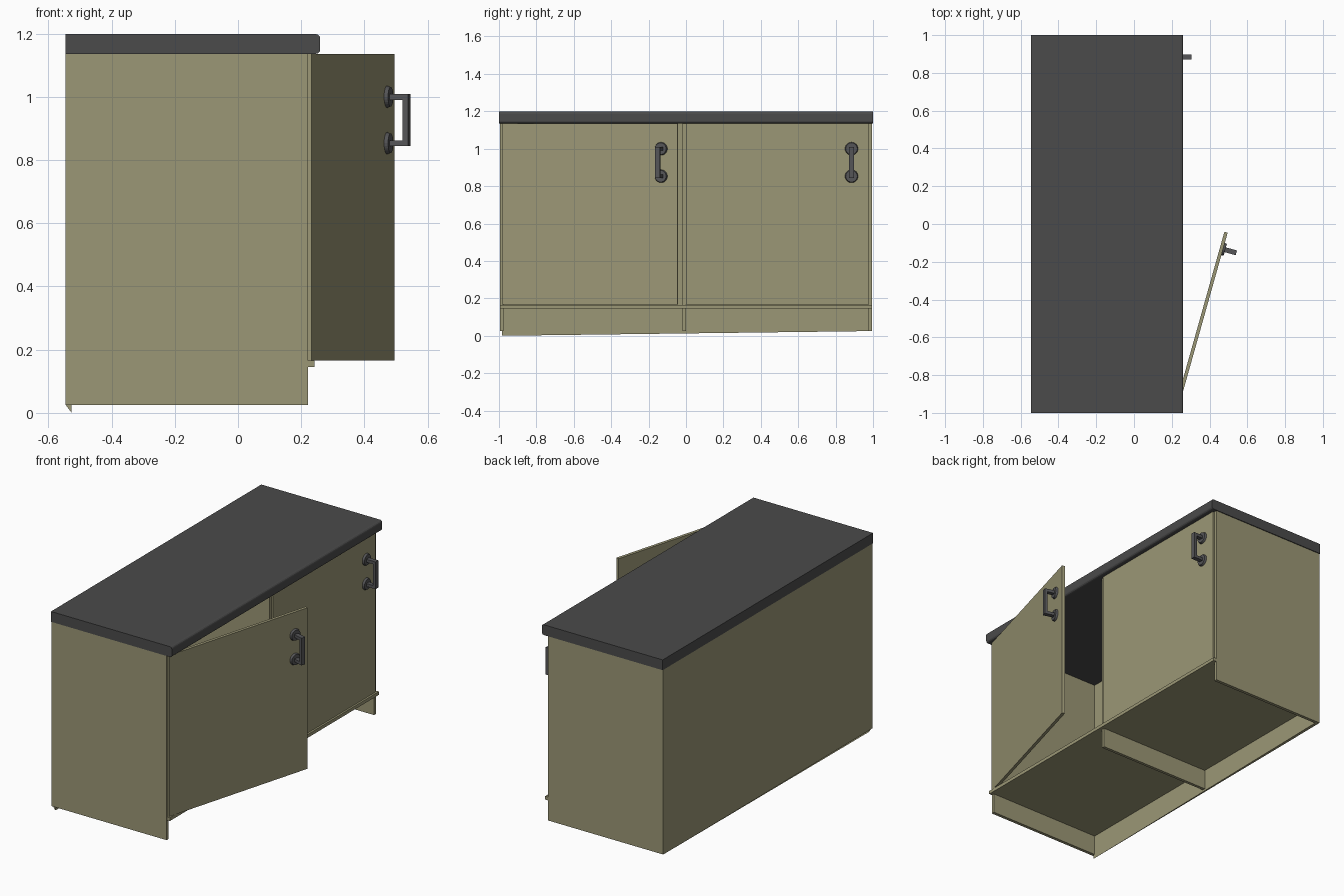
import bpy, bmesh, math
from mathutils import Matrix

if "Cube" in bpy.data.objects:
    bpy.data.objects.remove(bpy.data.objects["Cube"])


def material(name, color):
    m = bpy.data.materials.new(name)
    m.diffuse_color = (*color, 1)
    m.use_nodes = True
    m.node_tree.nodes["Principled BSDF"].inputs["Base Color"].default_value = m.diffuse_color
    return m


WOOD = material("olive_panel", (0.33, 0.31, 0.18))
TOP = material("dark_worktop", (0.07, 0.07, 0.07))
METAL = material("dark_metal", (0.09, 0.09, 0.095))


def finish(name, bm, mat):
    me = bpy.data.meshes.new(name)
    bmesh.ops.recalc_face_normals(bm, faces=bm.faces)
    bm.to_mesh(me)
    bm.free()
    ob = bpy.data.objects.new(name, me)
    bpy.context.collection.objects.link(ob)
    me.materials.append(mat)
    return ob


def add_box(bm, lo, hi):
    size = [b - a for a, b in zip(lo, hi)]
    mid = [(a + b) / 2 for a, b in zip(lo, hi)]
    bmesh.ops.create_cube(bm, size=1, matrix=Matrix.Translation(mid) @ Matrix.Diagonal((*size, 1)))


def box(name, lo, hi, mat=WOOD):
    bm = bmesh.new()
    add_box(bm, lo, hi)
    return finish(name, bm, mat)


# Worktop with rounded front edge
bm = bmesh.new()
add_box(bm, (-0.545, -1, 1.136), (0.26, 1, 1.198))
front = [e for e in bm.edges
         if all(v.co.x > 0.2 for v in e.verts) and abs(e.verts[0].co.y - e.verts[1].co.y) > 1]
bmesh.ops.bevel(bm, geom=front, offset=0.013, segments=3, profile=0.5, affect='EDGES')
finish("worktop", bm, TOP)

# Carcass: sides, divider and floor with protruding lip
for name, y0, y1 in (("left_side", -0.995, -0.976), ("divider", -0.018, 0), ("right_side", 0.976, 0.995)):
    box(name, (-0.545, y0, 0.025), (0.222, y1, 1.136))
box("cabinet_floor", (-0.535, -0.994, 0.145), (0.242, 0.994, 0.165))

# Back panel, with its inner lower corner dropping to the ground
back = box("back_panel", (-0.545, -0.985, 0.025), (-0.526, 0.985, 1.136))
for v in back.data.vertices:
    if v.co.x > -0.53 and v.co.y < 0 and v.co.z < 0.1:
        v.co.z = 0


# Door and handle share a hinge frame: outer face on local x = 0
def door(prefix, hinge, angle):
    frame = Matrix.Translation(hinge) @ Matrix.Rotation(-angle, 4, 'Z')
    panel = box(prefix + "_door", (-0.018, 0, 0.166), (0, 0.975, 1.135))
    panel.matrix_world = frame

    bm = bmesh.new()
    y = 0.885
    add_box(bm, (0.055, y - 0.013, 0.844), (0.073, y + 0.013, 1.008))
    for z, z0, z1 in ((1.0, 0.99, 1.008), (0.853, 0.844, 0.862)):
        add_box(bm, (0, y - 0.013, z0), (0.056, y + 0.013, z1))
        bmesh.ops.create_cone(bm, cap_ends=True, segments=24, radius1=0.035, radius2=0.031, depth=0.012,
                              matrix=Matrix.Translation((0.006, y, z)) @ Matrix.Rotation(math.pi / 2, 4, 'Y'))
    handle = finish(prefix + "_handle", bm, METAL)
    handle.matrix_world = frame


door("open", (0.232, -0.985, 0), math.radians(15.7))
door("closed", (0.232, 0, 0), 0)
